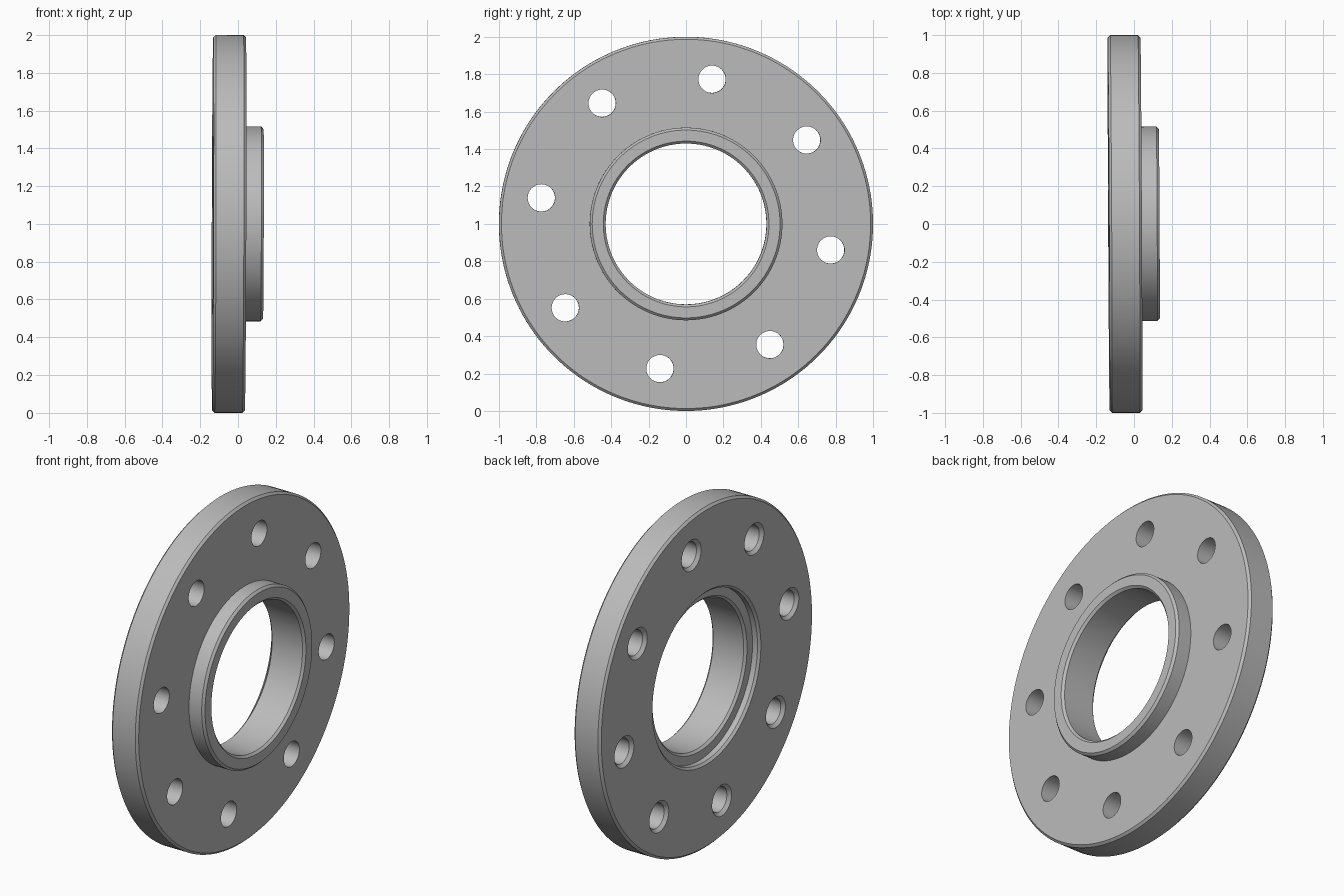
import bpy, bmesh
from math import radians, cos, sin, tau
from mathutils import Matrix, Vector

cube = bpy.data.objects.get("Cube")
if cube:
    bpy.data.objects.remove(cube, do_unlink=True)

BACK, FACE, TIP = -0.134, 0.039, 0.134    # planes along the axis (x)
RIM, HUB, BORE = 1.0, 0.515, 0.43         # radii
RECESS, RECESS_DEPTH = 0.495, 0.045
HOLE, HOLE_CIRCLE, HOLE_COUNT = 0.073, 0.786, 8
C = 0.013                                 # edge chamfer

steel = bpy.data.materials.new("plain steel grey")
grey = (0.5, 0.5, 0.5, 1)
steel.use_nodes = True
steel.diffuse_color = grey
steel.node_tree.nodes["Principled BSDF"].inputs["Base Color"].default_value = grey


def revolve(name, profile, segments, offsets=((0, 0),)):
    """Turn a closed (x, radius) profile around the x axis, once per offset."""
    bm = bmesh.new()
    for y, z in offsets:
        verts = [bm.verts.new((x, y, z + r)) for x, r in profile]
        edges = [bm.edges.new((a, b)) for a, b in zip(verts, verts[1:] + verts[:1])]
        bmesh.ops.spin(bm, geom=verts + edges, cent=(0, y, z), axis=(1, 0, 0),
                       angle=tau, steps=segments, use_duplicate=False)
    bmesh.ops.remove_doubles(bm, verts=bm.verts, dist=1e-5)
    bmesh.ops.dissolve_degenerate(bm, edges=bm.edges, dist=1e-6)
    bmesh.ops.recalc_face_normals(bm, faces=bm.faces)
    mesh = bpy.data.meshes.new(name)
    bm.to_mesh(mesh)
    bm.free()
    obj = bpy.data.objects.new(name, mesh)
    bpy.context.collection.objects.link(obj)
    return obj


# Flange disc with raised hub, through bore and recess in the back
STEP = BACK + RECESS_DEPTH
flange = revolve("flange", [
    (BACK, RECESS + C), (BACK, RIM - C), (BACK + C, RIM),
    (FACE - C, RIM), (FACE, RIM - C),
    (FACE, HUB), (TIP - C, HUB), (TIP, HUB - C),
    (TIP, BORE + C), (TIP - C, BORE),
    (STEP + C, BORE), (STEP, BORE + C),
    (STEP, RECESS), (BACK + C, RECESS)], 160)
flange.data.materials.append(steel)

# Bolt holes, countersunk at the back
angles = [radians(-10.2) + tau * i / HOLE_COUNT for i in range(HOLE_COUNT)]
centres = [(HOLE_CIRCLE * cos(a), HOLE_CIRCLE * sin(a)) for a in angles]
SINK = 0.018
cutter = revolve("bolt_hole_cutter", [
    (BACK - SINK, 0), (BACK - SINK, HOLE + 2 * SINK), (BACK + SINK, HOLE),
    (FACE + 0.1, HOLE), (FACE + 0.1, 0)], 48, centres)

cut = flange.modifiers.new("bolt_holes", 'BOOLEAN')
cut.object = cutter
cut.operation = 'DIFFERENCE'
cut.solver = 'EXACT'
bpy.context.view_layer.objects.active = flange
bpy.ops.object.select_all(action='DESELECT')
flange.select_set(True)
bpy.ops.object.modifier_apply(modifier=cut.name)
bpy.data.objects.remove(cutter, do_unlink=True)
bpy.ops.object.shade_smooth_by_angle(angle=radians(30))

# Stand it upright with its very slight lean
flange.matrix_world = (Matrix.Translation(Vector((0, 0, 1)))
                       @ Matrix.Rotation(0.005, 4, 'Z') @ Matrix.Rotation(0.003, 4, 'Y'))
